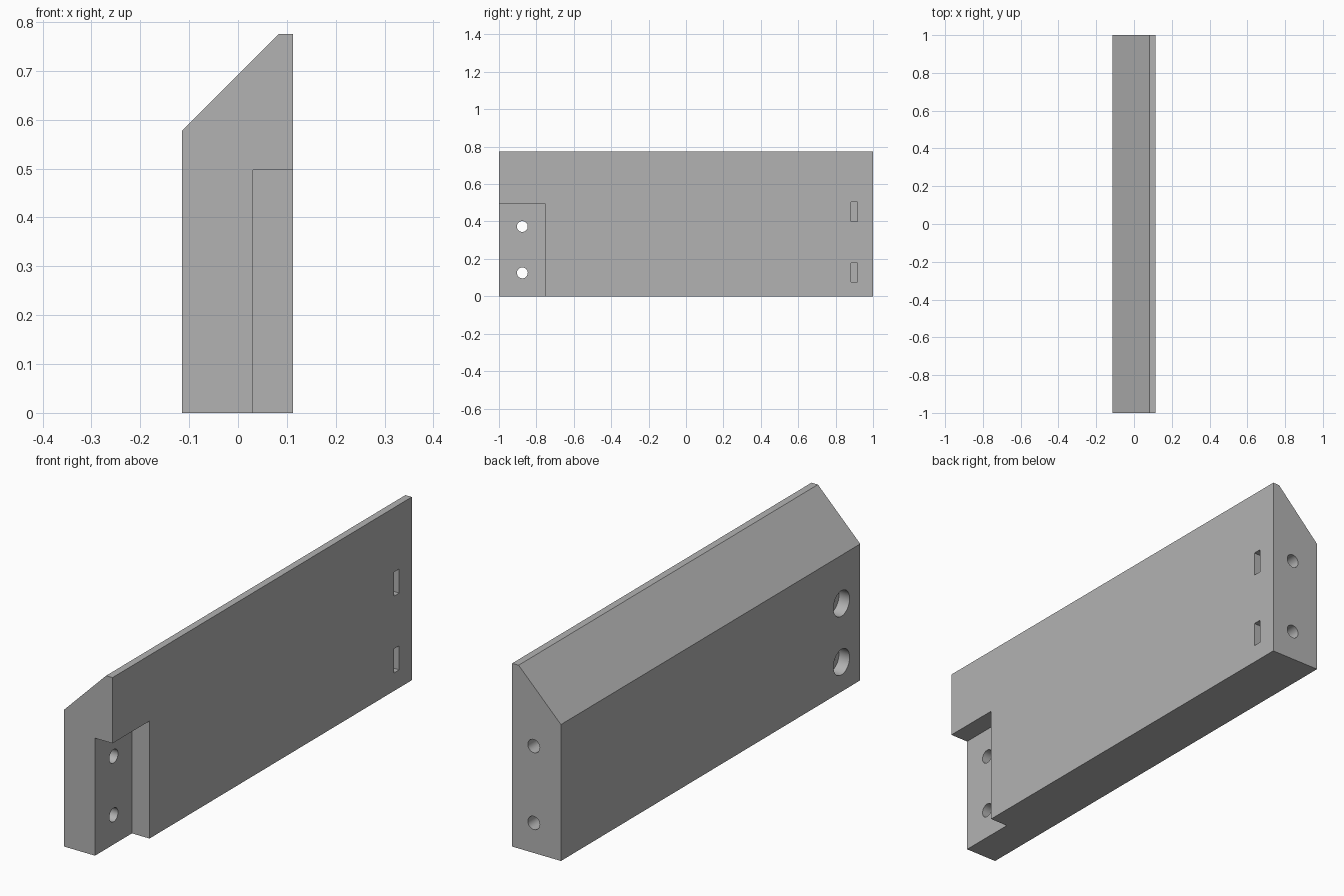
import bpy
import bmesh
from math import radians
from mathutils import Matrix, Vector

if "Cube" in bpy.data.objects:
    bpy.data.objects.remove(bpy.data.objects["Cube"], do_unlink=True)

# Single plain grey
grey = bpy.data.materials.new("plain grey")
grey.use_nodes = True
GREY = (0.45, 0.45, 0.45, 1)
grey.diffuse_color = GREY
grey.node_tree.nodes["Principled BSDF"].inputs["Base Color"].default_value = GREY


def finish(name, bm):
    mesh = bpy.data.meshes.new(name)
    bmesh.ops.recalc_face_normals(bm, faces=bm.faces)
    bm.to_mesh(mesh)
    bm.free()
    obj = bpy.data.objects.new(name, mesh)
    bpy.context.collection.objects.link(obj)
    mesh.materials.append(grey)
    return obj


def box(name, low, high):
    low, high = Vector(low), Vector(high)
    bm = bmesh.new()
    place = Matrix.Translation((low + high) / 2) @ Matrix.Diagonal((high - low).to_4d())
    bmesh.ops.create_cube(bm, size=1, matrix=place)
    return finish(name, bm)


def rod(name, start, end, radius):
    start, end = Vector(start), Vector(end)
    axis = end - start
    bm = bmesh.new()
    turn = axis.to_track_quat("Z", "Y").to_matrix().to_4x4()
    bmesh.ops.create_cone(bm, cap_ends=True, segments=40, radius1=radius, radius2=radius,
                          depth=axis.length, matrix=Matrix.Translation((start + end) / 2) @ turn)
    return finish(name, bm)


# Board: chamfered cross-section extruded along its length
LEFT, RIGHT = 0.113, -0.115
profile = [(RIGHT, 0), (LEFT, 0), (LEFT, 0.775), (0.083, 0.775), (RIGHT, 0.577)]
bm = bmesh.new()
face = bm.faces.new([bm.verts.new((x, -1, z)) for x, z in profile])
sweep = bmesh.ops.extrude_face_region(bm, geom=[face])
bmesh.ops.translate(bm, vec=(0, 2, 0),
                    verts=[v for v in sweep["geom"] if isinstance(v, bmesh.types.BMVert)])
board = finish("board", bm)

# Lap notch at the front end
cutters = [box("notch_cutter", (0.031, -1.1, -0.1), (0.2, -0.753, 0.497))]

# Counterbored bolt holes through the lap
for z in (0.125, 0.373):
    cutters.append(rod("bolt_hole_cutter", (-0.2, -0.875, z), (0.1, -0.875, z), 0.029))
    cutters.append(rod("counterbore_cutter", (-0.2, -0.875, z), (RIGHT + 0.05, -0.875, z), 0.054))

# Nut slots in the left face, met by bolt holes from the back end
for z in (0.127, 0.452):
    cutters.append(box("nut_slot_cutter", (-0.04, 0.882, z - 0.051), (0.2, 0.916, z + 0.051)))
    cutters.append(rod("end_hole_cutter", (0.012, 1.1, z), (0.012, 0.85, z), 0.028))

for cutter in cutters:
    cutter.hide_render = True
    mod = board.modifiers.new(cutter.name, "BOOLEAN")
    mod.operation = "DIFFERENCE"
    mod.solver = "EXACT"
    mod.object = cutter

# Bake the cuts and drop the cutters
bpy.context.view_layer.update()
cut_mesh = bpy.data.meshes.new_from_object(
    board.evaluated_get(bpy.context.evaluated_depsgraph_get()))
board.modifiers.clear()
board.data = cut_mesh
for cutter in cutters:
    bpy.data.objects.remove(cutter, do_unlink=True)

bpy.ops.object.select_all(action="DESELECT")
board.select_set(True)
bpy.context.view_layer.objects.active = board
bpy.ops.object.shade_smooth_by_angle(angle=radians(30))
